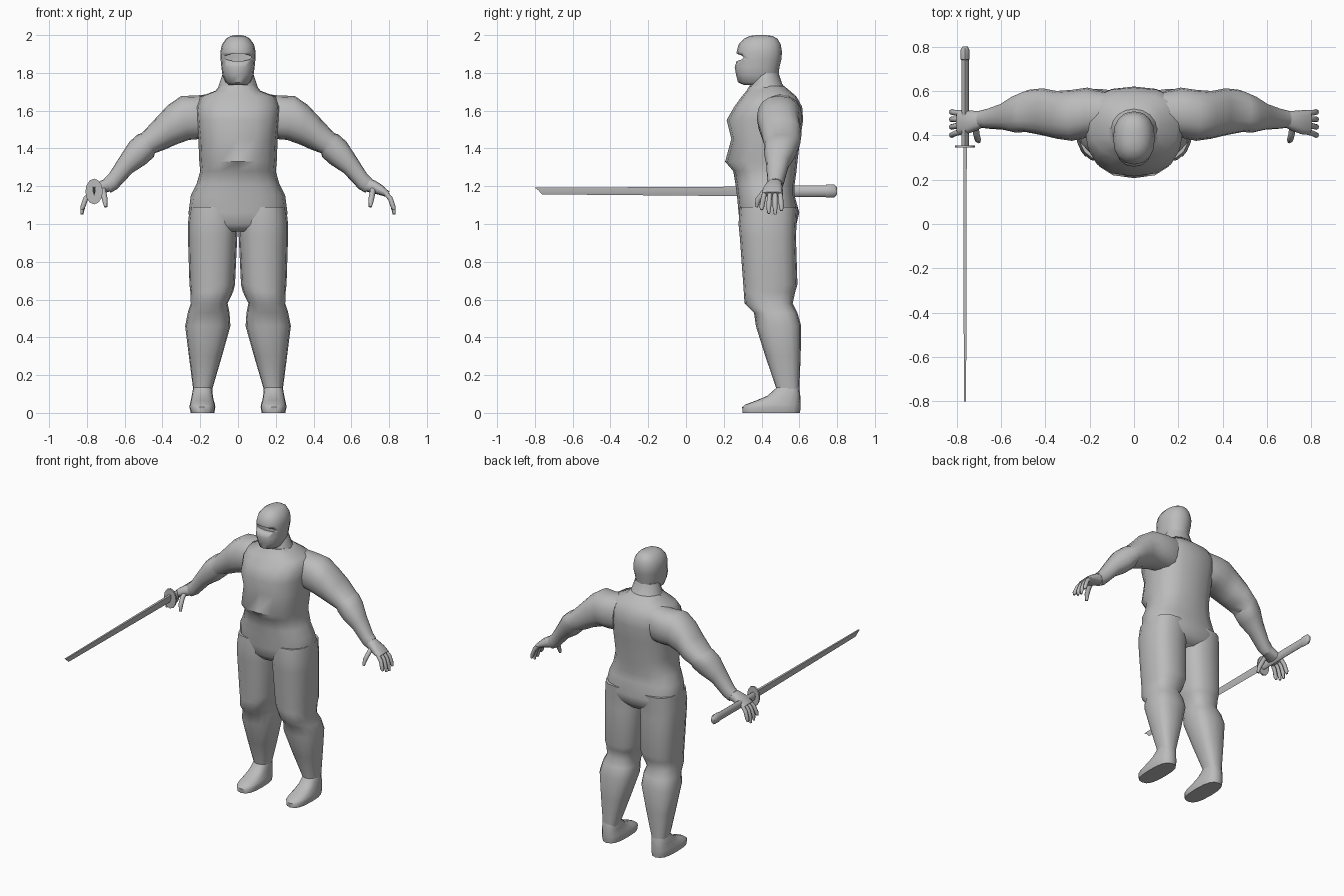
import bpy, bmesh, math
from mathutils import Vector

cloth = bpy.data.materials.new("grey")
cloth.diffuse_color = (0.5, 0.5, 0.5, 1)


def finish(name, bm, mirror=False, angle=50):
    bmesh.ops.recalc_face_normals(bm, faces=bm.faces)
    me = bpy.data.meshes.new(name)
    bm.to_mesh(me)
    bm.free()
    me.materials.append(cloth)
    ob = bpy.data.objects.new(name, me)
    bpy.context.collection.objects.link(ob)
    if mirror:
        ob.modifiers.new("mirror", 'MIRROR')
    bpy.ops.object.select_all(action='DESELECT')
    ob.select_set(True)
    bpy.context.view_layer.objects.active = ob
    bpy.ops.object.shade_smooth_by_angle(angle=math.radians(angle))
    return ob


def skin(bm, rings):
    rows = [[bm.verts.new(p) for p in r] for r in rings]
    n = len(rows[0])
    for a, b in zip(rows, rows[1:]):
        for i in range(n):
            bm.faces.new((a[i], a[(i + 1) % n], b[(i + 1) % n], b[i]))
    bm.faces.new(rows[0])
    bm.faces.new(rows[-1])


def ring(x0, z0, x1, z1, front, back, mid=0.5, power=1.0, n=16):
    """Section between two xz outline points, reaching from front to back in y."""
    pts = []
    ym = front + (back - front) * mid
    for i in range(n):
        a = 2 * math.pi * i / n
        c, s = (math.copysign(abs(f) ** power, f) for f in (math.cos(a), math.sin(a)))
        y = ym + s * ((back - ym) if s > 0 else (ym - front))
        t = (c + 1) / 2
        pts.append((x0 + (x1 - x0) * t, y, z0 + (z1 - z0) * t))
    return pts


def upright(name, rows, power=1.0, mid=0.5, mirror=False):
    """Loft of level sections: z, left x, right x, front y, back y."""
    bm = bmesh.new()
    skin(bm, [ring(x0, z, x1, z, f, b, mid, power) for z, x0, x1, f, b in rows])
    return finish(name, bm, mirror)


def finger(bm, path, radius):
    """Tapered tube through the points."""
    pts = [Vector(p) for p in path]
    rings = []
    for i, p in enumerate(pts):
        d = (pts[min(i + 1, len(pts) - 1)] - pts[max(i - 1, 0)]).normalized()
        u = d.cross(Vector((0, 1, 0))).normalized()
        v = d.cross(u)
        r = radius * (0.55 if i == len(pts) - 1 else 1)
        rings.append([p + r * (u * math.cos(k * math.pi / 4) + v * math.sin(k * math.pi / 4))
                      for k in range(8)])
    skin(bm, rings)


# Jacket with hem overhang, and hips
upright("torso", [(z, -w, w, f, b) for z, w, f, b in [
    (0.96, 0.22, 0.32, 0.55), (1.0, 0.255, 0.285, 0.585), (1.06, 0.262, 0.278, 0.60),
    (1.15, 0.25, 0.27, 0.575), (1.21, 0.22, 0.262, 0.575), (1.28, 0.2, 0.25, 0.585),
    (1.33, 0.205, 0.207, 0.59), (1.45, 0.21, 0.24, 0.605), (1.55, 0.22, 0.215, 0.62),
    (1.62, 0.225, 0.255, 0.615), (1.675, 0.20, 0.295, 0.585), (1.705, 0.12, 0.32, 0.55),
    (1.73, 0.10, 0.335, 0.52)]], power=0.8, mid=0.55)

# Neck and head
upright("neck", [(z, -w, w, f, b) for z, w, f, b in [
    (1.64, 0.13, 0.30, 0.57), (1.70, 0.112, 0.325, 0.545), (1.74, 0.10, 0.34, 0.51),
    (1.80, 0.08, 0.36, 0.49)]])
head = upright("head", [(z, -w, w, f, b) for z, w, f, b in [
    (1.735, 0.05, 0.31, 0.45), (1.75, 0.066, 0.275, 0.48), (1.79, 0.083, 0.265, 0.49),
    (1.83, 0.088, 0.258, 0.495), (1.87, 0.092, 0.27, 0.505), (1.91, 0.094, 0.268, 0.508),
    (1.95, 0.085, 0.278, 0.502), (1.98, 0.064, 0.305, 0.485), (1.995, 0.04, 0.335, 0.46),
    (2.0, 0.015, 0.37, 0.42)]], power=0.88)

# Eye slit cut into the mask
bm = bmesh.new()
skin(bm, [[(0.074 * math.cos(k * math.pi / 6), y, 1.882 + 0.02 * math.sin(k * math.pi / 6))
           for k in range(12)] for y in (0.20, 0.305)])
cutter = finish("eye_slit_cutter", bm)
cutter.hide_render = True
cutter.hide_viewport = True
cut = head.modifiers.new("eye slit", 'BOOLEAN')
cut.operation = 'DIFFERENCE'
cut.solver = 'EXACT'
cut.object = cutter

# Legs with baggy knees and calves
upright("leg", [
    (1.09, 0.0, 0.255, 0.285, 0.59), (1.0, 0.0, 0.265, 0.278, 0.585),
    (0.93, 0.004, 0.265, 0.285, 0.582), (0.68, 0.016, 0.257, 0.303, 0.59),
    (0.64, 0.026, 0.252, 0.306, 0.578), (0.58, 0.055, 0.25, 0.31, 0.565),
    (0.53, 0.045, 0.266, 0.36, 0.59), (0.46, 0.04, 0.28, 0.37, 0.61),
    (0.30, 0.085, 0.26, 0.42, 0.607), (0.13, 0.135, 0.238, 0.478, 0.60),
    (0.09, 0.14, 0.235, 0.48, 0.60)], power=0.8, mid=0.55, mirror=True)

# Feet
upright("foot", [
    (0.0, 0.125, 0.25, 0.30, 0.603), (0.03, 0.12, 0.257, 0.297, 0.607),
    (0.045, 0.122, 0.255, 0.315, 0.607), (0.065, 0.128, 0.25, 0.37, 0.607),
    (0.09, 0.133, 0.245, 0.43, 0.605), (0.13, 0.137, 0.238, 0.475, 0.60),
    (0.15, 0.145, 0.23, 0.485, 0.595)], power=0.75, mirror=True)

# Arms: top outline, bottom outline, front and back; sleeve step at the elbow
bm = bmesh.new()
skin(bm, [ring(*r, power=0.88) for r in [
    (0.13, 1.69, 0.15, 1.45, 0.40, 0.60), (0.22, 1.68, 0.20, 1.45, 0.39, 0.615),
    (0.30, 1.678, 0.26, 1.445, 0.375, 0.605), (0.37, 1.63, 0.33, 1.42, 0.385, 0.60),
    (0.44, 1.555, 0.385, 1.395, 0.40, 0.612), (0.51, 1.48, 0.44, 1.375, 0.412, 0.605),
    (0.53, 1.475, 0.445, 1.355, 0.415, 0.60), (0.575, 1.435, 0.49, 1.315, 0.412, 0.58),
    (0.62, 1.365, 0.56, 1.27, 0.425, 0.545), (0.68, 1.27, 0.64, 1.185, 0.43, 0.52),
    (0.71, 1.24, 0.675, 1.165, 0.435, 0.512)]])
finish("arm", bm, True)

# Open hands: palm, four fingers and thumb
bm = bmesh.new()
skin(bm, [ring(*r, power=0.8, n=12) for r in [
    (0.69, 1.245, 0.665, 1.175, 0.437, 0.51), (0.725, 1.23, 0.705, 1.165, 0.42, 0.51),
    (0.765, 1.205, 0.745, 1.155, 0.405, 0.513), (0.802, 1.17, 0.78, 1.145, 0.402, 0.513)]])
for y, spread, tip in ((0.417, -0.016, 1.075), (0.445, -0.007, 1.055),
                       (0.472, 0.0, 1.05), (0.498, 0.007, 1.07)):
    finger(bm, [(0.775, y, 1.17), (0.806, y + spread * 0.5, 1.135),
                (0.822, y + spread, 1.09), (0.827, y + spread, tip)], 0.013)
finger(bm, [(0.715, 0.45, 1.195), (0.712, 0.41, 1.165), (0.705, 0.382, 1.13),
            (0.70, 0.372, 1.09)], 0.015)
finish("hand", bm, True)


def along_y(name, rows, n=12):
    """Loft of elliptical sections along the sword: y, centre z, x radius, z radius."""
    bm = bmesh.new()
    skin(bm, [[(-0.762 + rx * math.cos(2 * math.pi * k / n), y,
                zc + rz * math.sin(2 * math.pi * k / n)) for k in range(n)]
              for y, zc, rx, rz in rows])
    return finish(name, bm)


# Sword handle and guard
along_y("sword_handle", [(0.35, 1.172, 0.017, 0.030), (0.74, 1.174, 0.017, 0.030),
                         (0.742, 1.174, 0.02, 0.035), (0.785, 1.175, 0.02, 0.034),
                         (0.80, 1.175, 0.012, 0.018)], 8)
along_y("sword_guard", [(0.344, 1.172, 0.046, 0.068), (0.355, 1.172, 0.046, 0.068)], 12)

# Blade: spine on top, edge below, slanted tip
bm = bmesh.new()
skin(bm, [[(-0.762 - w, y0, top), (-0.762 + w, y0, top), (-0.762 + w, (y0 + y1) / 2, mid),
           (-0.762, y1, low), (-0.762 - w, (y0 + y1) / 2, mid)]
          for y0, y1, w, top, mid, low in [(0.35, 0.35, 0.008, 1.198, 1.172, 1.147),
                                          (-0.80, -0.762, 0.005, 1.192, 1.178, 1.157)]])
finish("sword_blade", bm, angle=30)
